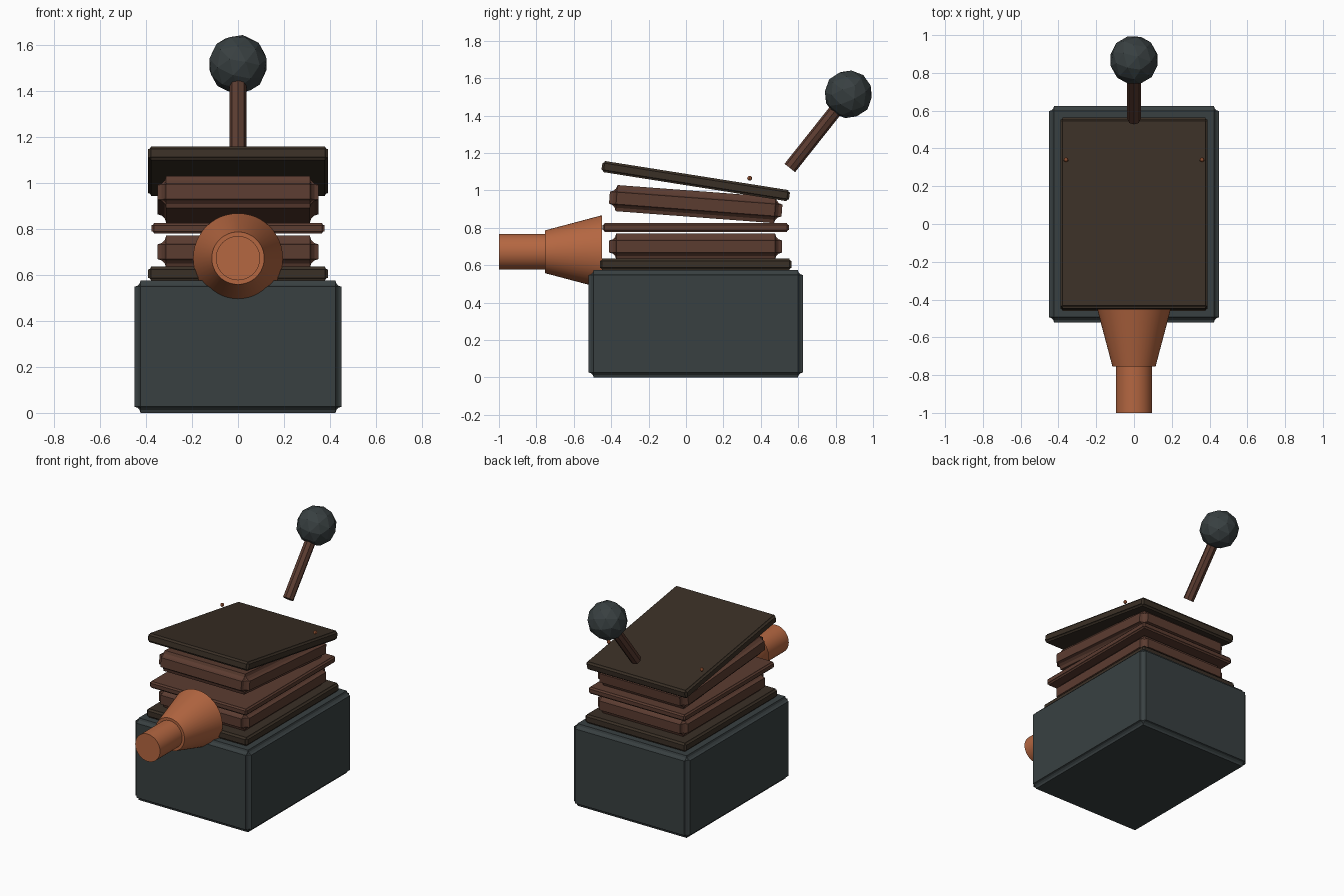
import bpy
from math import radians, pi
from mathutils import Vector

cube = bpy.data.objects.get("Cube")
if cube:
    bpy.data.objects.remove(cube, do_unlink=True)


def material(name, rgb):
    m = bpy.data.materials.new(name)
    m.use_nodes = True
    colour = (*rgb, 1)
    m.diffuse_color = colour
    m.node_tree.nodes["Principled BSDF"].inputs["Base Color"].default_value = colour
    return m


slate = material("slate grey", (0.040, 0.051, 0.053))
board = material("dark wood", (0.042, 0.029, 0.019))
leather = material("brown leather", (0.105, 0.045, 0.030))
copper = material("copper", (0.46, 0.135, 0.053))


def finish(name, mat, smooth=False):
    ob = bpy.context.object
    ob.name = name
    ob.data.materials.append(mat)
    if smooth:
        bpy.ops.object.shade_smooth_by_angle(angle=radians(30))
    return ob


def slab(name, mat, size, z, bevel, tilt=0):
    """Box with coved edges, tipped down towards the back."""
    bpy.ops.mesh.primitive_cube_add(size=1, location=(0, 0.052, z))
    ob = bpy.context.object
    ob.scale = size
    bpy.ops.object.transform_apply(location=False, rotation=False, scale=True)
    ob.rotation_euler.x = radians(-tilt)
    mod = ob.modifiers.new("cove", 'BEVEL')
    mod.width = bevel
    mod.segments = 3
    mod.profile = 0.1
    return finish(name, mat)


def tube(name, mat, start, end, r1, r2, sides, smooth=True):
    """Round or faceted tube between two points."""
    a, b = Vector(start), Vector(end)
    bpy.ops.mesh.primitive_cone_add(vertices=sides, radius1=r1, radius2=r2,
                                    depth=(b - a).length, location=(a + b) / 2)
    bpy.context.object.rotation_euler = (b - a).to_track_quat('Z', 'Y').to_euler()
    return finish(name, mat, smooth)


# Base block and bellows stack
slab("base_block", slate, (0.90, 1.145, 0.575), 0.2875, 0.027)
slab("bottom_board", board, (0.78, 1.025, 0.06), 0.605, 0.012)
slab("lower_fold", leather, (0.70, 0.925, 0.14), 0.70, 0.038)
slab("middle_rib", leather, (0.75, 0.995, 0.046), 0.802, 0.010)
slab("upper_fold", leather, (0.70, 0.925, 0.14), 0.927, 0.038, 4.3)
slab("top_board", board, (0.78, 1.015, 0.06), 1.05, 0.012, 9)

# Nozzle
tube("nozzle_cone", copper, (0, -0.45, 0.672), (0, -0.755, 0.672), 0.195, 0.114, 48)
tube("nozzle_pipe", copper, (0, -0.74, 0.672), (0, -1.0, 0.672), 0.096, 0.096, 48)

# Lever with ball grip
knob = Vector((0, 0.868, 1.514))
tube("lever_rod", leather, (0, 0.555, 1.12), knob, 0.036, 0.036, 8, False)
bpy.ops.mesh.primitive_ico_sphere_add(subdivisions=2, radius=0.13, location=knob,
                                      rotation=(radians(-38), 0, 0))
finish("lever_knob", slate)

# Small studs near the back of the top board
for side, x in (("left", 0.36), ("right", -0.36)):
    bpy.ops.mesh.primitive_uv_sphere_add(segments=8, ring_count=6, radius=0.013,
                                         location=(x, 0.34, 1.065))
    finish(side + "_stud", copper, True)
